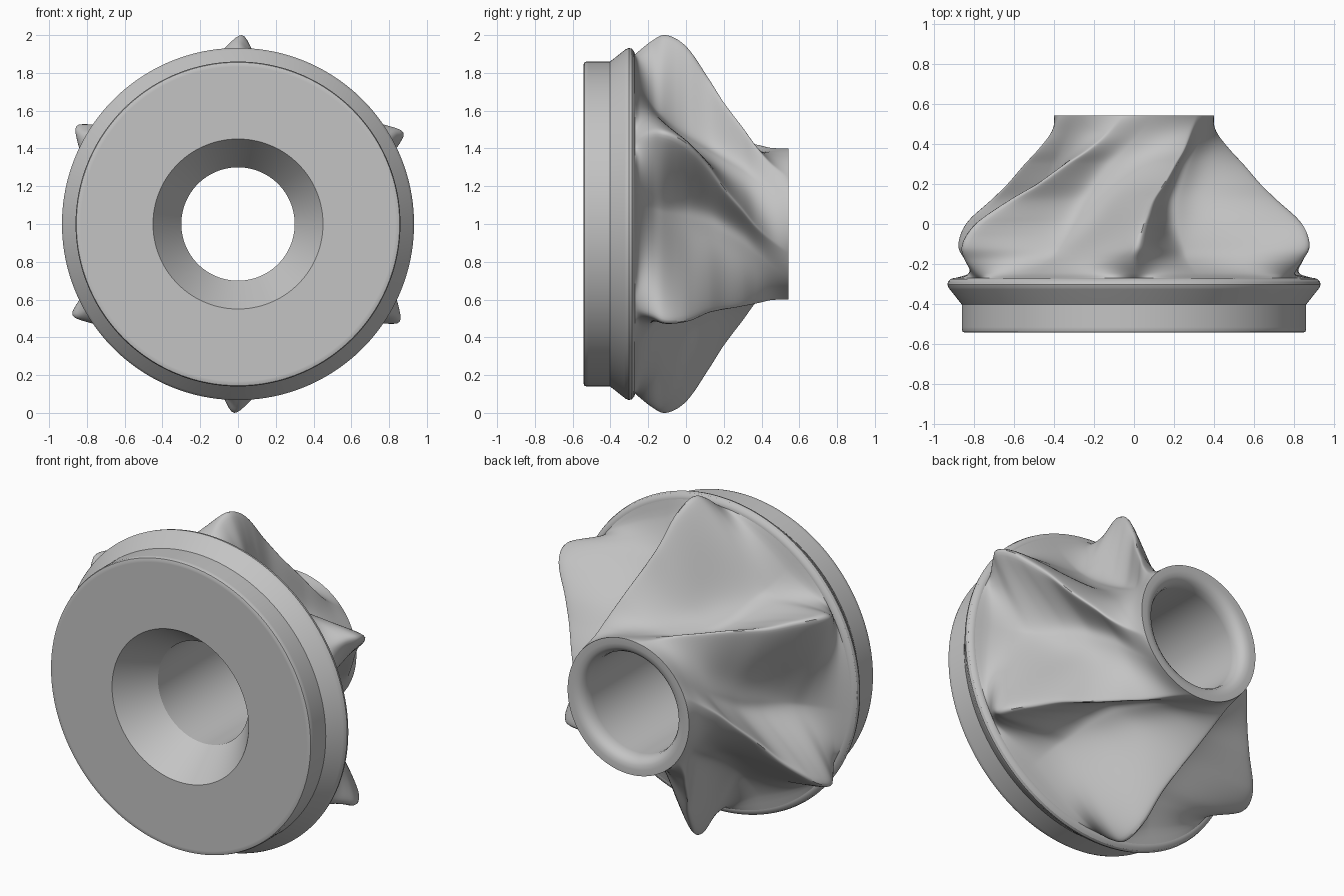
import bpy
import math

cube = bpy.data.objects.get("Cube")
if cube:
    bpy.data.objects.remove(cube, do_unlink=True)

BLADES = 6
COLS = BLADES * 80
PITCH = math.tau / BLADES
BACK, SEAT = 0.543, -0.27

metal = bpy.data.materials.new("plain_grey")
metal.use_nodes = True
grey = (0.55, 0.55, 0.55, 1)
metal.diffuse_color = grey
metal.node_tree.nodes["Principled BSDF"].inputs["Base Color"].default_value = grey


def ring_surface(name, rows, angle):
    """Skin a list of rings; each ring lists (x, y, z) points around the y axis."""
    verts = [p for row in rows for p in row]
    faces = []
    for i in range(len(rows) - 1):
        for j in range(COLS):
            k = (j + 1) % COLS
            a, b = i * COLS, (i + 1) * COLS
            faces.append((a + j, a + k, b + k, b + j))
    mesh = bpy.data.meshes.new(name)
    mesh.from_pydata(verts, [], faces)
    mesh.materials.append(metal)
    obj = bpy.data.objects.new(name, mesh)
    bpy.context.collection.objects.link(obj)
    bpy.ops.object.select_all(action='DESELECT')
    obj.select_set(True)
    bpy.context.view_layer.objects.active = obj
    bpy.ops.object.shade_smooth_by_angle(angle=math.radians(angle))
    return obj


def polar(r, y, t):
    return (r * math.cos(t), y, 1 + r * math.sin(t))


# Base disc with flared rim, countersunk bore and rounded back lip
profile = [
    (0.60, SEAT), (0.885, SEAT), (0.90, SEAT), (0.915, -0.275), (0.928, -0.287),
    (0.932, -0.303), (0.926, -0.318), (0.92, -0.326), (0.86, -0.402), (0.86, -0.515),
    (0.86, -0.525), (0.8555, -0.5385), (0.842, -BACK), (0.832, -BACK),
    (0.45, -BACK), (0.30, -0.325), (0.30, 0.46), (0.30, 0.47), (0.305, 0.50),
    (0.32, 0.525), (0.34, 0.538), (0.365, BACK), (0.40, BACK),
]
ring_surface("base_disc_and_bore",
             [[polar(r, y, math.tau * j / COLS) for j in range(COLS)] for r, y in profile], 30)

# Blade stations: y, crest radius, valley radius, twist in degrees, thinness
stations = [
    (SEAT, 0.895, 0.895, 0, 1.6), (-0.25, 0.915, 0.81, 0, 1.6), (-0.18, 0.97, 0.68, 0, 1.6),
    (-0.12, 1.0, 0.615, 1, 1.8), (-0.05, 0.98, 0.55, 2, 2.2), (0.02, 0.92, 0.50, 3.5, 2.6),
    (0.12, 0.775, 0.445, 7, 2.8), (0.2, 0.66, 0.415, 13, 2.8), (0.3, 0.55, 0.39, 22, 2.6),
    (0.37, 0.48, 0.382, 31, 2.3), (0.45, 0.425, 0.385, 41, 2), (BACK, 0.40, 0.40, 52, 2),
]


def station(y):
    """Smooth Hermite interpolation of the blade stations."""
    n = len(stations)
    i = max(k for k in range(n - 1) if stations[k][0] <= y + 1e-9)
    a, b = stations[i], stations[i + 1]
    p, q = stations[max(i - 1, 0)], stations[min(i + 2, n - 1)]
    h = b[0] - a[0]
    t = (y - a[0]) / h
    out = []
    for c in (1, 2, 3, 4):
        ma = (b[c] - p[c]) / (b[0] - p[0]) * h
        mb = (q[c] - a[c]) / (q[0] - a[0]) * h
        d = b[c] - a[c]
        out.append(a[c] + t * (ma + t * (3 * d - 2 * ma - mb + t * (ma + mb - 2 * d))))
    return out


def ridge(phase, power):
    """Blade height from 1 on the crest to 0 in the valley, steeper on one side."""
    steep = 0.38 * PITCH
    gentle = phase < PITCH - steep
    d = phase if gentle else PITCH - phase
    width = PITCH - steep if gentle else steep
    soft = 0.025
    u = (math.hypot(d, soft) - soft) / (math.hypot(width, soft) - soft)
    return max(0.0, 1 - u) ** power


# Hub skin with swept blades; mesh columns follow the twist
STEPS = 100
rows = []
for i in range(STEPS + 1):
    y = BACK + (SEAT - BACK) * i / STEPS
    crest, valley, twist, thin = station(y)
    row = []
    for j in range(COLS):
        phase = math.tau * j / COLS
        r = valley + (crest - valley) * ridge(phase % PITCH, thin)
        row.append(polar(r, y, phase + math.pi / 2 - math.radians(twist)))
    rows.append(row)
ring_surface("bladed_hub", rows, 50)
